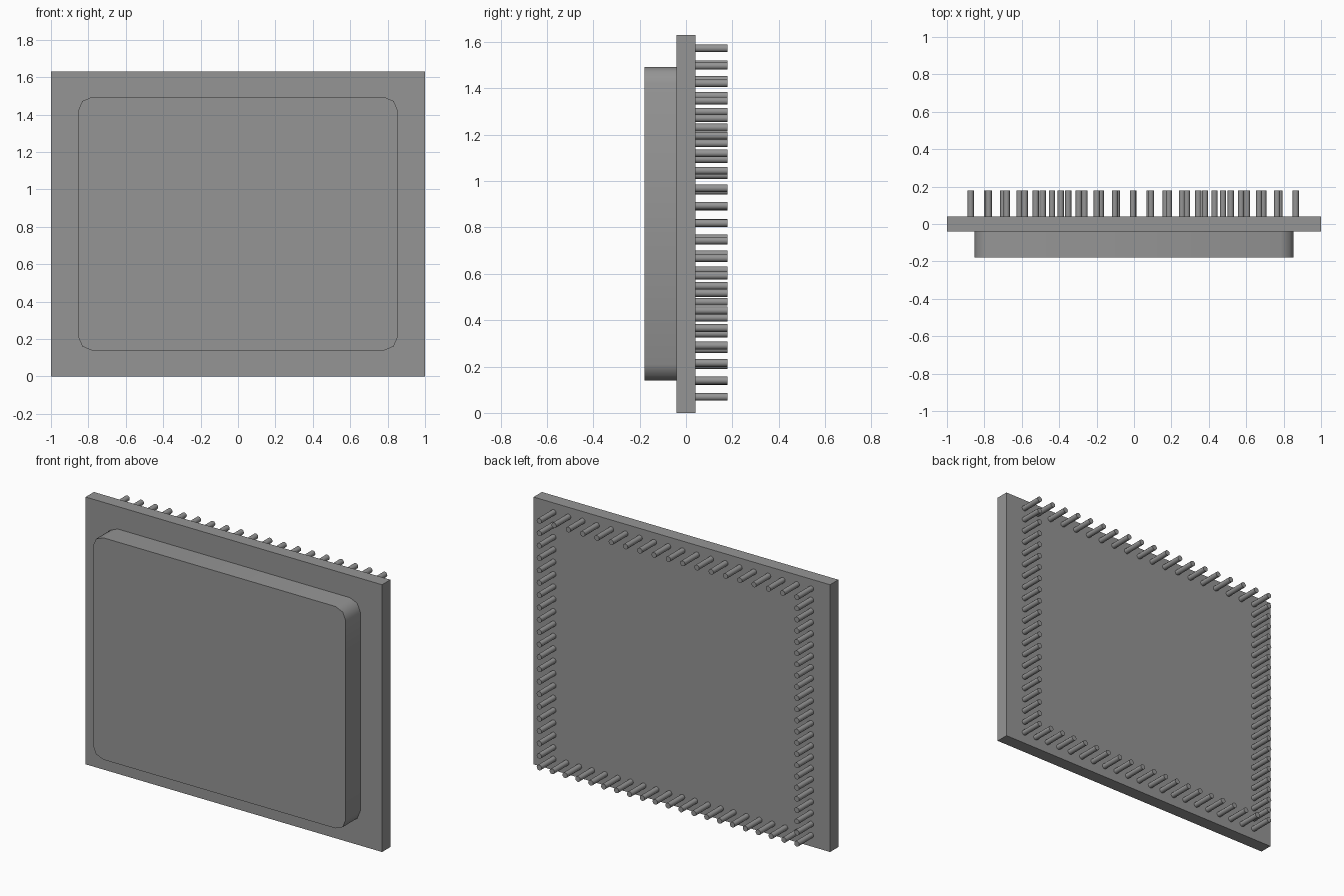
import bpy, bmesh
from mathutils import Matrix, Vector

if "Cube" in bpy.data.objects:
    bpy.data.objects.remove(bpy.data.objects["Cube"])

H = 1.63
dark_grey = bpy.data.materials.new("dark_grey")
dark_grey.diffuse_color = (0.3, 0.3, 0.3, 1)
dark_grey.use_nodes = True
dark_grey.node_tree.nodes["Principled BSDF"].inputs["Base Color"].default_value = dark_grey.diffuse_color


def finish(bm, name):
    mesh = bpy.data.meshes.new(name)
    bm.to_mesh(mesh)
    bm.free()
    mesh.materials.append(dark_grey)
    obj = bpy.data.objects.new(name, mesh)
    bpy.context.collection.objects.link(obj)
    return obj


def box(name, x0, x1, y0, y1, z0, z1, corner=0.0):
    bm = bmesh.new()
    size = Matrix.Diagonal((x1 - x0, y1 - y0, z1 - z0, 1))
    centre = Matrix.Translation(((x0 + x1) / 2, (y0 + y1) / 2, (z0 + z1) / 2))
    bmesh.ops.create_cube(bm, size=1, matrix=centre @ size)
    if corner:
        edges = [e for e in bm.edges
                 if abs(e.verts[0].co.y - e.verts[1].co.y) > 0.01]
        bmesh.ops.bevel(bm, geom=edges, offset=corner, segments=2,
                        profile=0.5, affect='EDGES')
    obj = finish(bm, name)
    if corner:
        # smooth the rounded corners, keep the front and back rims sharp
        for f in obj.data.polygons:
            f.use_smooth = True
        for e in obj.data.edges:
            v0, v1 = (obj.data.vertices[i].co for i in e.vertices)
            e.use_edge_sharp = abs(v0.y - v1.y) < 0.01


# Thin base plate and the raised block with rounded corners on its front
box("base_plate", -1, 1, -0.04, 0.04, 0, H)
box("front_block", -0.853, 0.853, -0.18, -0.04, 0.14, 1.493, corner=0.07)


# Rows of round pins on the back, evenly spaced between two end points
def pin_row(name, start, end, count):
    bm = bmesh.new()
    turn = Matrix.Rotation(1.5707963, 4, 'X')
    a, b = Vector(start), Vector(end)
    for i in range(count):
        p = a.lerp(b, i / (count - 1))
        bmesh.ops.create_cone(
            bm, cap_ends=True, segments=12, radius1=0.0165, radius2=0.0165,
            depth=0.14, matrix=Matrix.Translation((p.x, 0.11, p.y)) @ turn)
    obj = finish(bm, name)
    for f in obj.data.polygons:
        f.use_smooth = len(f.vertices) == 4
    for e in obj.data.edges:
        v0, v1 = (obj.data.vertices[i].co for i in e.vertices)
        e.use_edge_sharp = abs(v0.y - v1.y) < 0.01


L, R, B, T = -0.873, 0.865, 0.069, 1.573
pin_row("left_pins", (L, B), (L, T), 23)
pin_row("right_pins", (R, 0.14), (R, T), 20)
pin_row("top_pins", (L + 0.096, T), (0.765, T), 17)
pin_row("bottom_pins", (L + 0.087, B), (R, B), 20)
